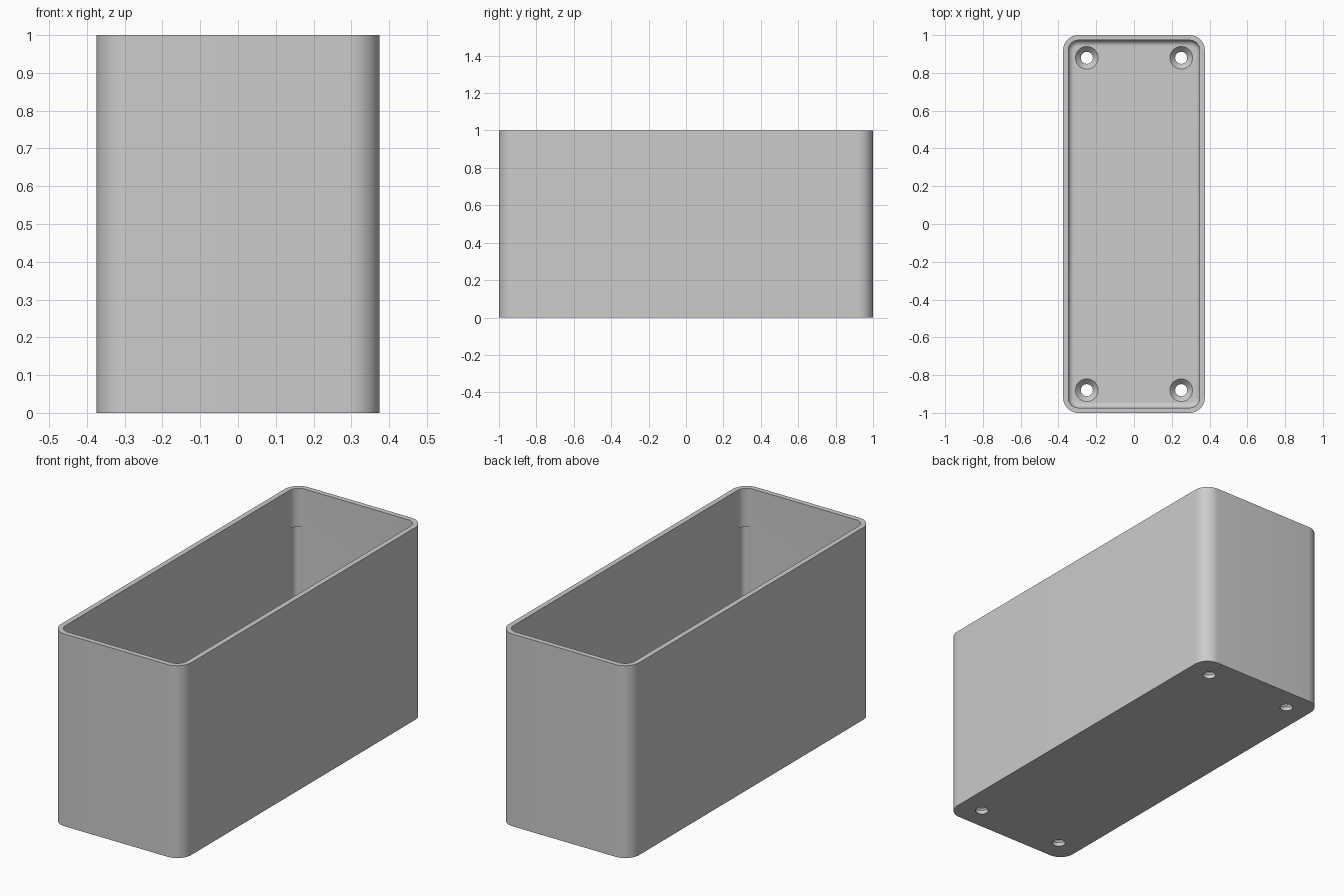
import bpy
import bmesh
import math

if "Cube" in bpy.data.objects:
    bpy.data.objects.remove(bpy.data.objects["Cube"], do_unlink=True)

WIDTH, LENGTH, HEIGHT = 0.75, 2.0, 1.0
CORNER, WALL, FLOOR, FILLET = 0.08, 0.027, 0.05, 0.03

# Plain grey material
grey = bpy.data.materials.new("plain grey")
grey.use_nodes = True
grey.diffuse_color = (0.6, 0.6, 0.6, 1)
grey.node_tree.nodes["Principled BSDF"].inputs["Base Color"].default_value = (0.6, 0.6, 0.6, 1)


def rounded_ring(inset, z, steps=12):
    """Rounded rectangle, shrunk evenly by inset, at height z."""
    radius = CORNER - inset
    cx, cy = WIDTH / 2 - CORNER, LENGTH / 2 - CORNER
    points = []
    for quarter, (sx, sy) in enumerate([(1, 1), (-1, 1), (-1, -1), (1, -1)]):
        for i in range(steps + 1):
            a = (quarter + i / steps) * math.pi / 2
            points.append((sx * cx + radius * math.cos(a), sy * cy + radius * math.sin(a), z))
    return points


def circle_ring(x, y, radius, z, steps=40):
    turn = 2 * math.pi / steps
    return [(x + radius * math.cos(i * turn), y + radius * math.sin(i * turn), z)
            for i in range(steps)]


def loft(name, rings):
    """Skin a stack of rings and cap both ends."""
    bm = bmesh.new()
    loops = [[bm.verts.new(p) for p in ring] for ring in rings]
    for low, high in zip(loops, loops[1:]):
        for i in range(len(low)):
            j = (i + 1) % len(low)
            bm.faces.new((low[i], low[j], high[j], high[i]))
    bm.faces.new(loops[0][::-1])
    bm.faces.new(loops[-1])
    bmesh.ops.recalc_face_normals(bm, faces=bm.faces)
    mesh = bpy.data.meshes.new(name)
    bm.to_mesh(mesh)
    bm.free()
    mesh.materials.append(grey)
    obj = bpy.data.objects.new(name, mesh)
    bpy.context.collection.objects.link(obj)
    return obj


# Open box: outer wall, rim, inner wall, then a fillet down to the floor
profile = [(0, 0), (0, HEIGHT), (WALL, HEIGHT)]
for i in range(9):
    a = i / 8 * math.pi / 2
    profile.append((WALL + FILLET * (1 - math.cos(a)), FLOOR + FILLET * (1 - math.sin(a))))
box = loft("open_box", [rounded_ring(inset, z) for inset, z in profile])

# Countersunk screw holes in the floor, and shallow reliefs in the inner corners
cutters = []
relief = 0.035 * math.sqrt(0.5)
for sx in (-1, 1):
    for sy in (-1, 1):
        hole = [(0.032, -0.1), (0.032, 0.02), (0.06, FLOOR), (0.06, FLOOR + 0.05)]
        cutters.append(loft("screw_hole_cutter",
                            [circle_ring(sx * 0.25, sy * 0.88, r, z) for r, z in hole]))
        x = sx * (WIDTH / 2 - CORNER + relief)
        y = sy * (LENGTH / 2 - CORNER + relief)
        cutters.append(loft("corner_relief_cutter",
                            [circle_ring(x, y, 0.03, z) for z in (0.12, 0.8)]))

bpy.context.view_layer.objects.active = box
for cutter in cutters:
    cutter.hide_render = True
    cut = box.modifiers.new("cut", "BOOLEAN")
    cut.operation = "DIFFERENCE"
    cut.solver = "EXACT"
    cut.object = cutter
    bpy.ops.object.modifier_apply(modifier=cut.name)
    bpy.data.objects.remove(cutter, do_unlink=True)

# Smooth rounded corners, keep hard edges crisp
bpy.ops.object.select_all(action="DESELECT")
box.select_set(True)
bpy.ops.object.shade_smooth_by_angle(angle=math.radians(30))
